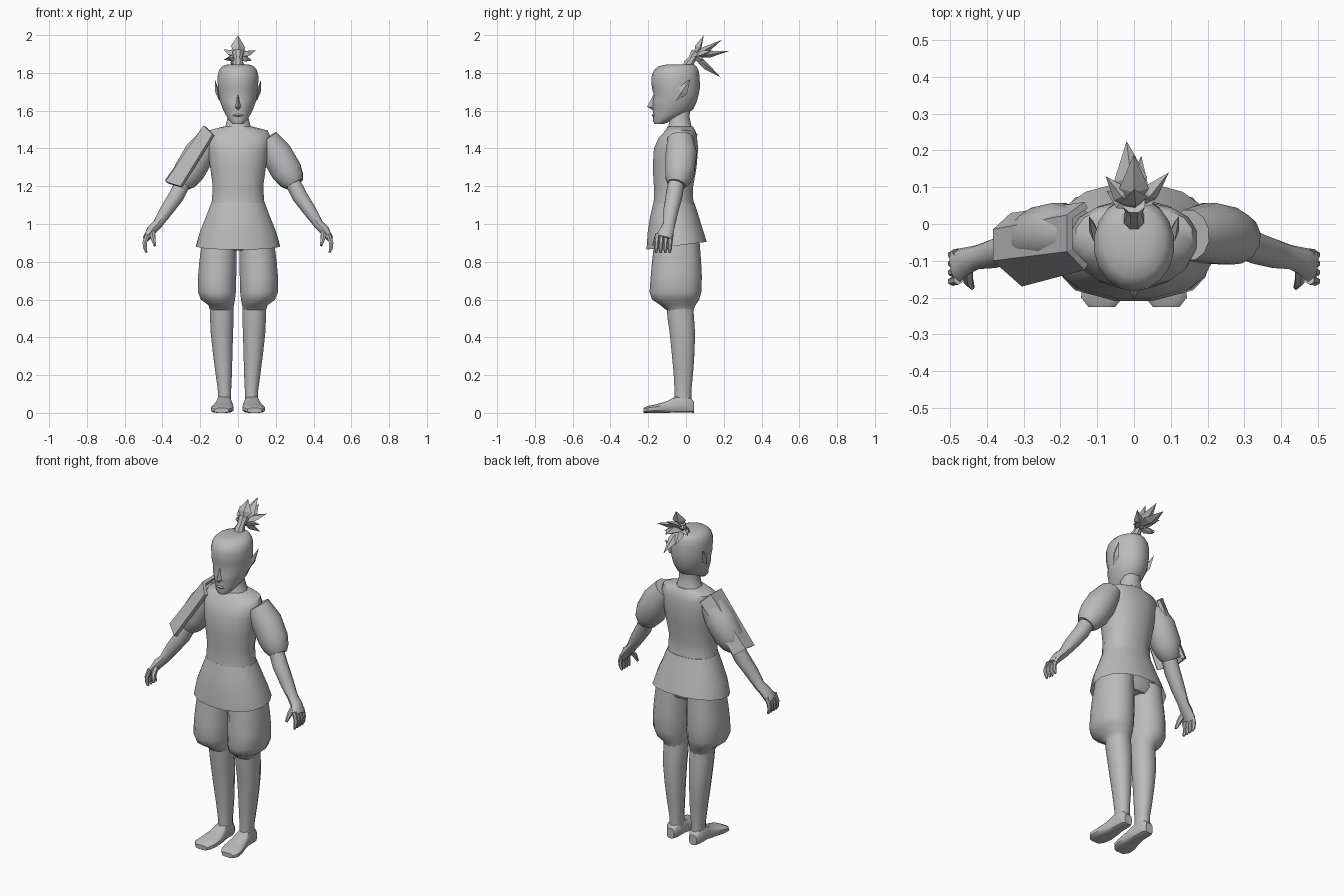
import bpy, bmesh, math
from mathutils import Vector

clay = bpy.data.materials.new("plain_grey")
clay.diffuse_color = (0.5, 0.5, 0.5, 1)


def finish(name, bm, angle=40):
    bmesh.ops.recalc_face_normals(bm, faces=bm.faces)
    me = bpy.data.meshes.new(name)
    bm.to_mesh(me)
    bm.free()
    me.materials.append(clay)
    ob = bpy.data.objects.new(name, me)
    bpy.context.collection.objects.link(ob)
    if angle:
        bpy.ops.object.select_all(action='DESELECT')
        ob.select_set(True)
        bpy.context.view_layer.objects.active = ob
        bpy.ops.object.shade_smooth_by_angle(angle=math.radians(angle))
    return ob


def skin(name, rings, caps=(True, True), angle=40):
    """Bridge a list of point rings into a surface."""
    bm = bmesh.new()
    vs = [[bm.verts.new(p) for p in r] for r in rings]
    n = len(vs[0])
    for a, b in zip(vs, vs[1:]):
        for i in range(n):
            j = (i + 1) % n
            bm.faces.new((a[i], a[j], b[j], b[i]))
    if caps[0]:
        bm.faces.new(vs[0])
    if caps[1]:
        bm.faces.new(vs[-1])
    return finish(name, bm, angle)


def unit_ring(n, sq=1.0):
    """Circle points, squarer as sq drops below one."""
    out = []
    for i in range(n):
        a = 2 * math.pi * (i + 0.5) / n
        c, s = math.cos(a), math.sin(a)
        out.append((math.copysign(abs(c) ** sq, c), math.copysign(abs(s) ** sq, s)))
    return out


def loft(name, spec, side=1, axis='z', n=16, sq=0.9, caps=(True, True), tilt=0):
    """Rows are (position along axis, x0, x1, b0, b1); tilt slopes the first ring."""
    rings = []
    for k, (t, x0, x1, b0, b1) in enumerate(spec):
        ring = []
        for c, s in unit_ring(n, sq):
            x = side * ((x0 + x1) / 2 + c * (x1 - x0) / 2)
            b = (b0 + b1) / 2 + s * (b1 - b0) / 2
            if axis == 'z':
                ring.append((x, b, t + (tilt * (b + 0.05) if k == 0 else 0)))
            else:
                ring.append((x, t, b))
        rings.append(ring)
    return skin(name, rings, caps)


def tube(name, spec, side=1, n=10):
    """Rows are (x, y, z, radius across, radius in y) along a bent limb."""
    pts = [Vector(r[:3]) for r in spec]
    rings = []
    for k, r in enumerate(spec):
        t = (pts[min(k + 1, len(pts) - 1)] - pts[max(k - 1, 0)]).normalized()
        u = Vector((0, 1, 0)).cross(t).normalized()
        v = t.cross(u)
        ring = [pts[k] + u * c * r[3] + v * s * r[4] for c, s in unit_ring(n)]
        rings.append([(side * p.x, p.y, p.z) for p in ring])
    return skin(name, rings)


def spike(name, base, tip, across, width, thick, mid=0.45):
    """Flat-faced leaf shape with a diamond cross-section."""
    a, b = Vector(base), Vector(tip)
    t = (b - a).normalized()
    v = t.cross(Vector(across)).normalized()
    u = v.cross(t)
    m = a.lerp(b, mid)
    bm = bmesh.new()
    p, q = bm.verts.new(a), bm.verts.new(b)
    ring = [bm.verts.new(m + d) for d in (u * width, v * thick, -u * width, -v * thick)]
    for i in range(4):
        j = (i + 1) % 4
        bm.faces.new((p, ring[i], ring[j]))
        bm.faces.new((q, ring[j], ring[i]))
    return finish(name, bm, 0)


# Tunic: flared skirt, then bodice up to the shoulders
loft("tunic_skirt", [
    (0.885, -0.225, 0.225, -0.212, 0.112),
    (0.96, -0.205, 0.205, -0.205, 0.095),
    (1.04, -0.172, 0.172, -0.192, 0.07),
    (1.11, -0.145, 0.145, -0.175, 0.047)], caps=(False, True), tilt=0.13)
loft("tunic_bodice", [
    (1.08, -0.15, 0.15, -0.178, 0.05),
    (1.13, -0.14, 0.14, -0.172, 0.04),
    (1.20, -0.136, 0.136, -0.172, 0.04),
    (1.30, -0.15, 0.15, -0.178, 0.058),
    (1.40, -0.165, 0.165, -0.172, 0.066),
    (1.46, -0.175, 0.175, -0.145, 0.06),
    (1.495, -0.16, 0.16, -0.11, 0.05),
    (1.515, -0.08, 0.08, -0.10, 0.038)])

# Neck and head
loft("neck", [
    (1.48, -0.09, 0.09, -0.105, 0.045),
    (1.52, -0.068, 0.068, -0.095, 0.03),
    (1.57, -0.055, 0.055, -0.085, 0.02),
    (1.63, -0.055, 0.055, -0.085, 0.03)], n=12)
loft("head", [
    (1.53, -0.03, 0.03, -0.168, -0.115),
    (1.55, -0.05, 0.05, -0.176, -0.07),
    (1.58, -0.067, 0.067, -0.174, 0.005),
    (1.61, -0.082, 0.082, -0.177, 0.04),
    (1.65, -0.097, 0.097, -0.177, 0.058),
    (1.68, -0.103, 0.103, -0.170, 0.066),
    (1.72, -0.108, 0.108, -0.181, 0.074),
    (1.78, -0.11, 0.11, -0.183, 0.072),
    (1.815, -0.102, 0.102, -0.170, 0.066),
    (1.835, -0.085, 0.085, -0.145, 0.055),
    (1.845, -0.055, 0.055, -0.10, 0.04)], n=18, sq=1.0)
spike("nose", (0, -0.170, 1.69), (0, -0.172, 1.60), (1, 0, 0), 0.017, 0.034, 0.78)
spike("mouth", (-0.03, -0.170, 1.575), (0.03, -0.170, 1.575), (0, 0, 1), 0.012, 0.013, 0.5)
for s, tag in ((1, "left"), (-1, "right")):
    spike("ear_" + tag, (s * 0.099, -0.055, 1.65), (s * 0.123, 0.022, 1.767),
          (0, 1, -0.4), 0.03, 0.012)

# Topknot: tied stalk and a burst of pointed locks
tube("topknot_stalk", [
    (0, 0.005, 1.82, 0.026, 0.026), (0, 0.015, 1.85, 0.03, 0.03),
    (0, 0.03, 1.87, 0.022, 0.022), (0, 0.055, 1.91, 0.032, 0.03)], n=8)
locks = [((0.0, 0.095, 2.0), 0.04), ((-0.02, 0.225, 1.915), 0.045),
         ((0.02, 0.185, 1.775), 0.03), ((-0.03, 0.14, 1.82), 0.028),
         ((0.095, 0.14, 1.92), 0.026), ((-0.077, 0.13, 1.925), 0.026),
         ((0.075, 0.10, 1.865), 0.024), ((-0.075, 0.09, 1.87), 0.024)]
for i, (tip, w) in enumerate(locks):
    spike(f"hair_lock_{i + 1}", (0, 0.04, 1.885), tip, (1, 0.3, 0), w, 0.018)
spike("hair_lock_9", (0, 0.02, 1.87), (0, 0.19, 1.975), (1, 0, 0), 0.04, 0.02)

# Seat of the trousers, hidden under the skirt
loft("trouser_seat", [
    (0.86, -0.12, 0.12, -0.13, 0.05), (0.90, -0.18, 0.18, -0.17, 0.07),
    (1.0, -0.15, 0.15, -0.15, 0.05)])

for s, tag in ((1, "left"), (-1, "right")):
    # Baggy trouser leg, shin and foot
    loft("trouser_leg_" + tag, [
        (0.545, 0.025, 0.15, -0.105, 0.04),
        (0.57, 0.02, 0.158, -0.135, 0.05),
        (0.60, 0.014, 0.198, -0.18, 0.07),
        (0.64, 0.009, 0.214, -0.193, 0.081),
        (0.72, 0.007, 0.214, -0.187, 0.084),
        (0.80, 0.006, 0.207, -0.18, 0.08),
        (0.93, 0.004, 0.19, -0.165, 0.07)], s, n=14)
    loft("shin_" + tag, [
        (0.06, 0.035, 0.108, -0.062, 0.03),
        (0.12, 0.035, 0.108, -0.062, 0.03),
        (0.22, 0.03, 0.122, -0.068, 0.04),
        (0.32, 0.028, 0.135, -0.078, 0.047),
        (0.42, 0.024, 0.146, -0.088, 0.05),
        (0.50, 0.022, 0.15, -0.10, 0.045),
        (0.57, 0.022, 0.152, -0.105, 0.04)], s, n=12)
    loft("foot_" + tag, [
        (0.042, 0.05, 0.098, 0, 0.06),
        (0.02, 0.036, 0.112, 0, 0.085),
        (-0.05, 0.034, 0.114, 0, 0.09),
        (-0.10, 0.026, 0.125, 0, 0.063),
        (-0.16, 0.022, 0.142, 0, 0.045),
        (-0.20, 0.03, 0.145, 0, 0.038),
        (-0.225, 0.05, 0.125, 0, 0.026)], s, axis='y', n=12, sq=0.6)

    # Puffed sleeve, bare arm and hand
    tube("sleeve_" + tag, [
        (0.15, -0.03, 1.452, 0.066, 0.07), (0.205, -0.025, 1.37, 0.085, 0.085),
        (0.257, -0.033, 1.28, 0.085, 0.08), (0.285, -0.043, 1.235, 0.07, 0.068),
        (0.30, -0.05, 1.21, 0.05, 0.05)], s, n=12)
    tube("arm_" + tag, [
        (0.27, -0.045, 1.26, 0.042, 0.042), (0.325, -0.063, 1.15, 0.043, 0.045),
        (0.38, -0.08, 1.07, 0.037, 0.04), (0.425, -0.09, 1.0, 0.027, 0.033),
        (0.455, -0.10, 0.97, 0.028, 0.037), (0.485, -0.115, 0.925, 0.019, 0.048)], s)
    for i in range(4):
        y = -0.08 - 0.024 * i
        tube(f"finger_{i + 1}_{tag}", [
            (0.478, y, 0.945, 0.014, 0.013), (0.494, y - 0.004, 0.90, 0.013, 0.012),
            (0.492, y - 0.006, 0.87, 0.011, 0.011), (0.484, y - 0.006, 0.848, 0.006, 0.006)], s, 6)
    tube("thumb_" + tag, [
        (0.455, -0.115, 0.965, 0.018, 0.018), (0.45, -0.155, 0.925, 0.014, 0.015),
        (0.44, -0.172, 0.885, 0.007, 0.008)], s, 6)

# Faceted guard plate over one upper arm
top = [(-0.135, 0.06, 1.475), (-0.182, 0.025, 1.522), (-0.182, -0.075, 1.522), (-0.135, -0.125, 1.475)]
low = [(-0.335, 0.03, 1.20), (-0.384, -0.015, 1.235), (-0.384, -0.10, 1.225), (-0.305, -0.17, 1.20)]
bm = bmesh.new()
up, dn = ([bm.verts.new(p) for p in row] for row in (top, low))
for i in range(3):
    bm.faces.new((up[i], dn[i], dn[i + 1], up[i + 1]))
guard = finish("arm_guard", bm, 0)
# keep the plate's outer side facing away from the body
if guard.data.polygons[1].normal.x > 0:
    guard.data.flip_normals()
shell = guard.modifiers.new("thickness", 'SOLIDIFY')
shell.thickness = 0.02
shell.offset = -1
